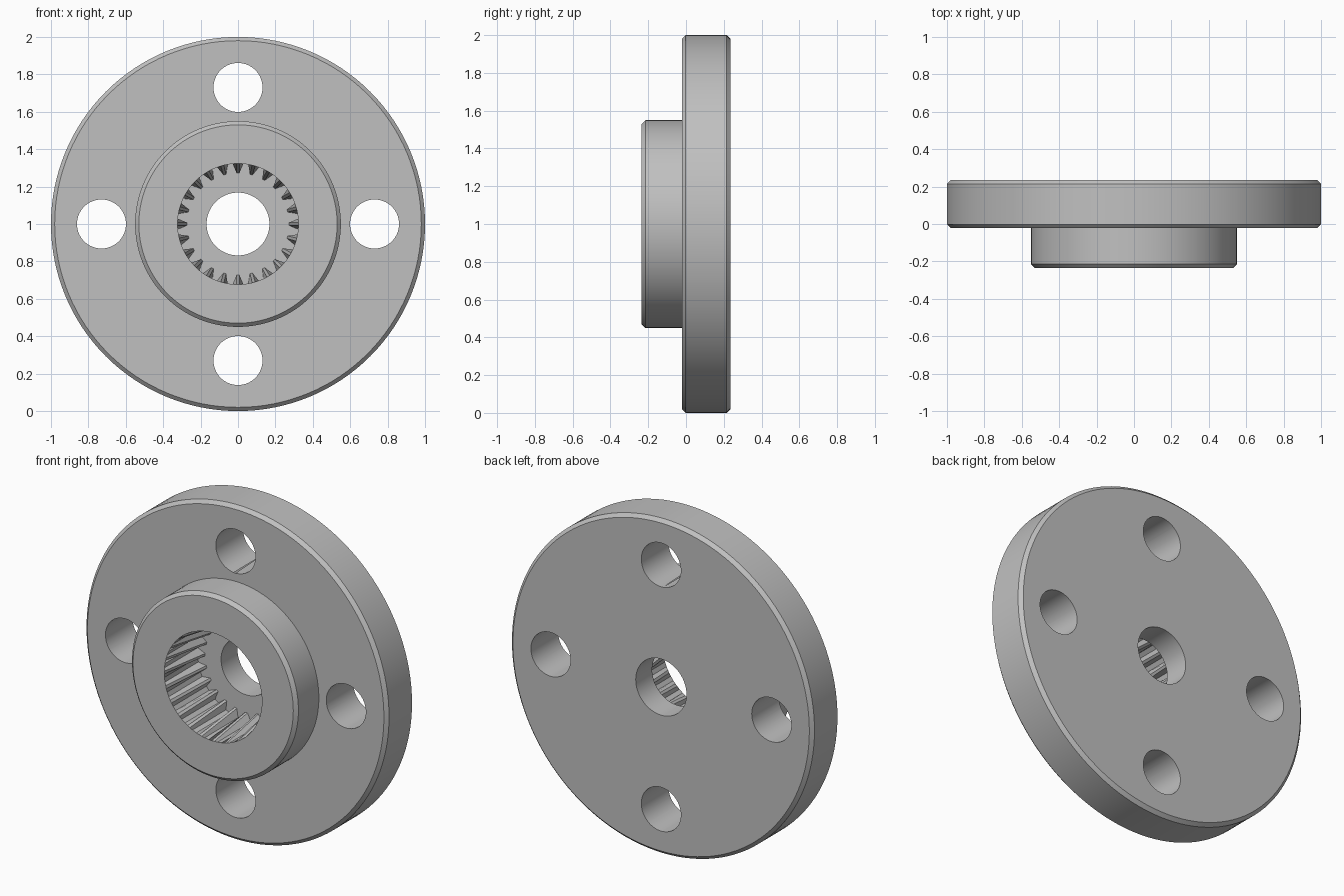
import bpy, bmesh, math

if "Cube" in bpy.data.objects:
    bpy.data.objects.remove(bpy.data.objects["Cube"])

CZ = 1.0            # height of the disc axis
SEG = 128
TEETH = 24

metal = bpy.data.materials.new("grey metal")
metal.diffuse_color = (0.53, 0.53, 0.53, 1)
metal.use_nodes = True
metal.node_tree.nodes["Principled BSDF"].inputs["Base Color"].default_value = metal.diffuse_color


def circle(r, y, cx=0.0, cz=CZ, n=SEG):
    return [(cx + r * math.sin(2 * math.pi * i / n), y,
             cz + r * math.cos(2 * math.pi * i / n)) for i in range(n)]


def spline_ring(y, root, tip):
    # four points per tooth: two at the wide root, two at the narrow tip
    pts = []
    for t in range(TEETH):
        for off, r in ((-0.34, root), (-0.1, tip), (0.1, tip), (0.34, root)):
            a = 2 * math.pi * (t + off) / TEETH
            pts.append((r * math.sin(a), y, CZ + r * math.cos(a)))
    return pts


def loft(name, rings):
    # closed solid through a stack of equal rings
    bm = bmesh.new()
    vs = [[bm.verts.new(p) for p in ring] for ring in rings]
    n = len(vs[0])
    for a, b in zip(vs, vs[1:]):
        for i in range(n):
            j = (i + 1) % n
            bm.faces.new((a[i], a[j], b[j], b[i]))
    bm.faces.new(vs[0])
    bm.faces.new(vs[-1])
    bmesh.ops.recalc_face_normals(bm, faces=bm.faces)
    me = bpy.data.meshes.new(name)
    bm.to_mesh(me)
    bm.free()
    me.materials.append(metal)
    ob = bpy.data.objects.new(name, me)
    bpy.context.collection.objects.link(ob)
    return ob


# flange and hub, turned from one stepped profile with chamfers
profile = [(0.53, -0.235), (0.55, -0.215), (0.55, -0.022), (0.98, -0.022),
           (1.0, -0.002), (1.0, 0.215), (0.98, 0.235)]
disc = loft("flanged_hub", [circle(r, y) for r, y in profile])

# toothed socket, with teeth ramping in from the round mouth
cutters = [loft("socket_cutter", [spline_ring(-0.3, 0.323, 0.323),
                                  spline_ring(-0.235, 0.323, 0.323),
                                  spline_ring(0.08, 0.323, 0.273)])]

# centre bore and four bolt holes
holes = [(0, 0, 0.168)] + [(0.73 * math.cos(k * math.pi / 2),
                            0.73 * math.sin(k * math.pi / 2), 0.131)
                           for k in range(4)]
for x, z, r in holes:
    cutters.append(loft("hole_cutter", [circle(r, -0.4, x, CZ + z, 64),
                                        circle(r, 0.4, x, CZ + z, 64)]))

bpy.context.view_layer.objects.active = disc
for c in cutters:
    c.hide_render = True
    m = disc.modifiers.new("cut", 'BOOLEAN')
    m.operation = 'DIFFERENCE'
    m.solver = 'EXACT'
    m.object = c
    bpy.ops.object.modifier_apply(modifier=m.name)
for c in cutters:
    bpy.data.objects.remove(c)

# smooth round walls, crisp edges
bpy.ops.object.select_all(action='DESELECT')
disc.select_set(True)
bpy.ops.object.shade_smooth_by_angle(angle=math.radians(15))
